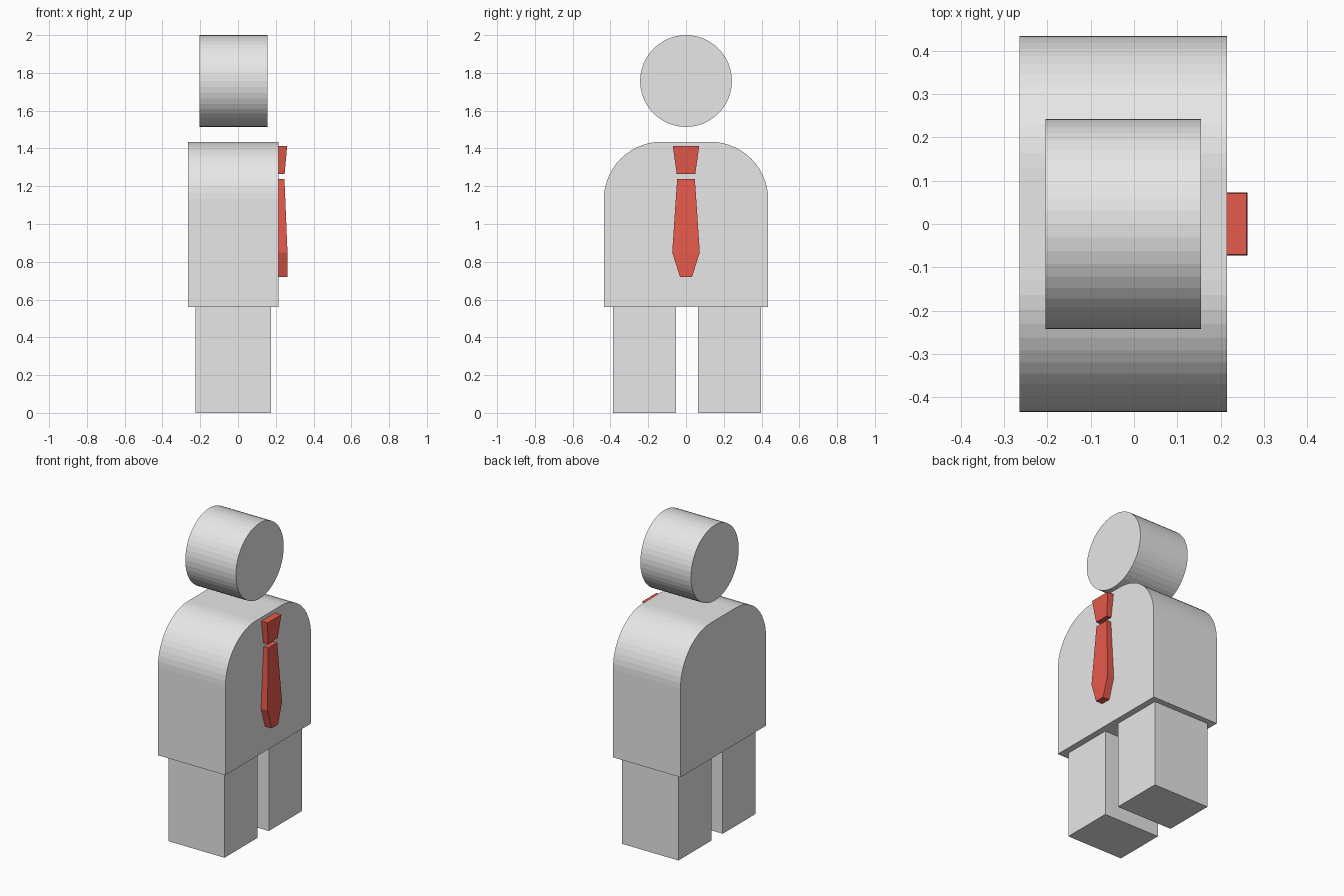
import bpy, bmesh, math

if "Cube" in bpy.data.objects:
    bpy.data.objects.remove(bpy.data.objects["Cube"])


def material(name, rgb):
    m = bpy.data.materials.new(name)
    m.diffuse_color = (*rgb, 1)
    m.use_nodes = True
    m.node_tree.nodes["Principled BSDF"].inputs["Base Color"].default_value = m.diffuse_color
    return m


GREY = material("light_grey", (0.8, 0.8, 0.8))
RED = material("tie_red", (0.8, 0.1, 0.07))


def prism(name, mat, outline, x_back, x_front):
    """Extrude a (y, z) outline along x; x_front is a function of z."""
    bm = bmesh.new()
    back = [bm.verts.new((x_back, y, z)) for y, z in outline]
    front = [bm.verts.new((x_front(z), y, z)) for y, z in outline]
    bm.faces.new(back)
    n = len(outline)
    if name == "tie_blade":
        # front is bent at the widest row: tapered upper face, flat tip
        bm.faces.new([front[i] for i in (0, 1, 2, 5)])
        bm.faces.new([front[i] for i in (2, 3, 4, 5)])
    else:
        bm.faces.new(front)
    for i in range(n):
        j = (i + 1) % n
        bm.faces.new((back[i], back[j], front[j], front[i]))
    bmesh.ops.recalc_face_normals(bm, faces=bm.faces)
    mesh = bpy.data.meshes.new(name)
    bm.to_mesh(mesh)
    bm.free()
    mesh.materials.append(mat)
    ob = bpy.data.objects.new(name, mesh)
    bpy.context.collection.objects.link(ob)
    return ob


def arc(cy, cz, r, a0, a1, steps):
    return [(cy + r * math.cos(math.radians(a0 + (a1 - a0) * i / steps)),
             cz + r * math.sin(math.radians(a0 + (a1 - a0) * i / steps)))
            for i in range(steps + 1)]


# head: cylinder lying along x
prism("head", GREY, arc(0, 1.757, 0.243, 0, 360, 48)[:-1], -0.205, lambda z: 0.155)

# torso: block with rounded shoulders
R, W, TOP = 0.305, 0.435, 1.435
torso = [(-W, 0.56), (W, 0.56)]
torso += arc(W - R, TOP - R, R, 0, 90, 14) + arc(R - W, TOP - R, R, 90, 180, 14)
prism("torso", GREY, torso, -0.265, lambda z: 0.215)

# legs
for name, y0, y1 in (("leg_right", -0.387, -0.052), ("leg_left", 0.063, 0.398)):
    prism(name, GREY, [(y0, 0), (y1, 0), (y1, 0.56), (y0, 0.56)],
          -0.225, lambda z: 0.175)

# tie: knot and blade, both thinner where they meet
prism("tie_knot", RED, [(-0.07, 1.412), (0.07, 1.412), (0.049, 1.265), (-0.049, 1.265)],
      0.215, lambda z: 0.247 + 0.013 * (z - 1.265) / 0.147)
prism("tie_blade", RED,
      [(-0.047, 1.237), (0.047, 1.237), (0.073, 0.85),
       (0.032, 0.72), (-0.032, 0.72), (-0.073, 0.85)],
      0.215, lambda z: 0.262 - 0.016 * max(0, z - 0.85) / 0.387)
